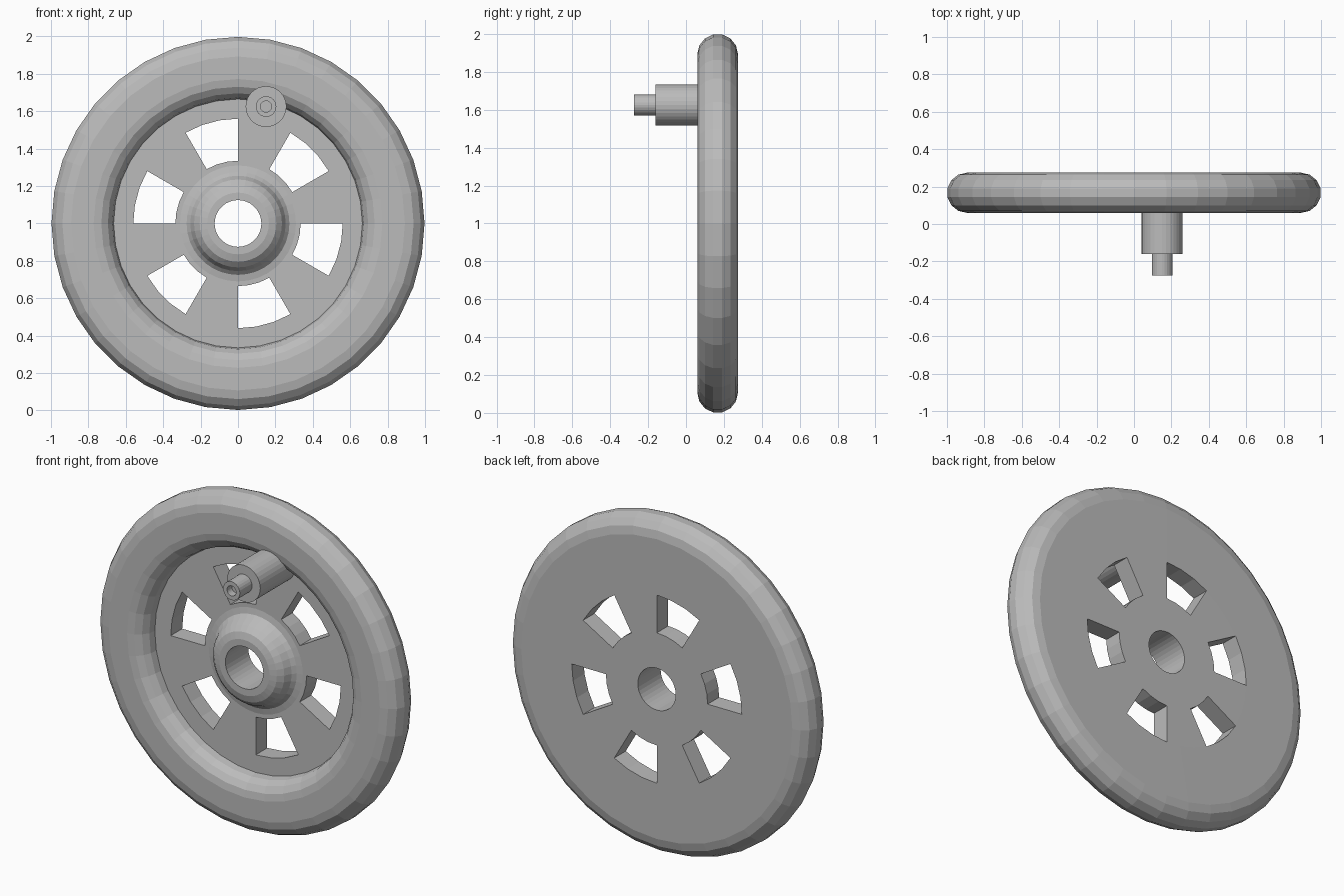
import bpy, bmesh
from math import sin, cos, pi, radians

cube = bpy.data.objects.get("Cube")
if cube:
    bpy.data.objects.remove(cube)

FRONT, BACK, WEB = 0.06, 0.275, 0.167
CZ = 1.0
SEG = 36

grey = bpy.data.materials.new("plain grey")
grey.use_nodes = True
colour = (0.5, 0.5, 0.5, 1)
grey.diffuse_color = colour
grey.node_tree.nodes["Principled BSDF"].inputs["Base Color"].default_value = colour


def arc(cr, cy, radius, start, end, steps):
    """Points (radius, depth) on an arc, angles in degrees."""
    return [(cr + radius * cos(radians(start + (end - start) * k / steps)),
             cy + radius * sin(radians(start + (end - start) * k / steps)))
            for k in range(steps + 1)]


def lathe(name, profile, x, z, seg, slots=None):
    """Spin a closed profile about the y axis; slots = (front band, back band)."""
    bm = bmesh.new()
    n = len(profile)
    rings = [[bm.verts.new((x + r * cos(2 * pi * s / seg), y, z + r * sin(2 * pi * s / seg)))
              for r, y in profile] for s in range(seg)]

    def cut(s):
        # open for 30 degrees, solid for the next 30
        return slots and (s % seg) * 360 // seg % 60 >= 30

    for s in range(seg):
        a, b = rings[s], rings[(s + 1) % seg]
        for k in range(n):
            m = (k + 1) % n
            if cut(s) and k in slots:
                continue
            bm.faces.new((a[k], a[m], b[m], b[k]))
        if slots:
            f, g = slots
            if cut(s):
                # curved inner and outer slot walls
                bm.faces.new((a[f], a[g + 1], b[g + 1], b[f]))
                bm.faces.new((a[f + 1], a[g], b[g], b[f + 1]))
            if cut(s) != cut(s - 1):
                # straight spoke walls
                bm.faces.new((a[f], a[f + 1], a[g], a[g + 1]))
    bmesh.ops.recalc_face_normals(bm, faces=bm.faces)
    mesh = bpy.data.meshes.new(name)
    bm.to_mesh(mesh)
    bm.free()
    mesh.materials.append(grey)
    obj = bpy.data.objects.new(name, mesh)
    bpy.context.collection.objects.link(obj)
    return obj


# Wheel: raised hub, recessed slotted web, rounded rim, flat back
half = (BACK - FRONT) / 2
hub = [(0.125, FRONT), (0.165, FRONT), (0.205, 0.072), (0.235, 0.1),
       (0.255, 0.14), (0.275, 0.16), (0.31, WEB)]
web = [(0.335, WEB), (0.56, WEB), (0.665, WEB)]
lip = arc(0.772, WEB, half, 180, 270, 4)[1:]
tread = arc(1 - half, WEB, half, -90, 90, 7)
back = [(0.56, BACK), (0.335, BACK), (0.125, BACK)]
wheel_profile = hub + web + lip + tread + back
front_band = len(hub)
back_band = len(wheel_profile) - 3
wheel = lathe("wheel", wheel_profile, 0, CZ, SEG, (front_band, back_band))

# Crank handle: wide boss with a narrow hollow pin at its end
PX, PZ = 0.15, 1.625
boss = lathe("handle_boss", [(0.0005, -0.16), (0.109, -0.16), (0.109, 0.18), (0.0005, 0.18)],
             PX, PZ, 32)
pin = lathe("handle_pin", [(0.0005, -0.23), (0.03, -0.23), (0.03, -0.275), (0.055, -0.275),
                           (0.055, -0.15), (0.0005, -0.15)], PX, PZ, 24)

for obj in (wheel, boss, pin):
    bpy.ops.object.select_all(action="DESELECT")
    obj.select_set(True)
    bpy.context.view_layer.objects.active = obj
    bpy.ops.object.shade_flat()
